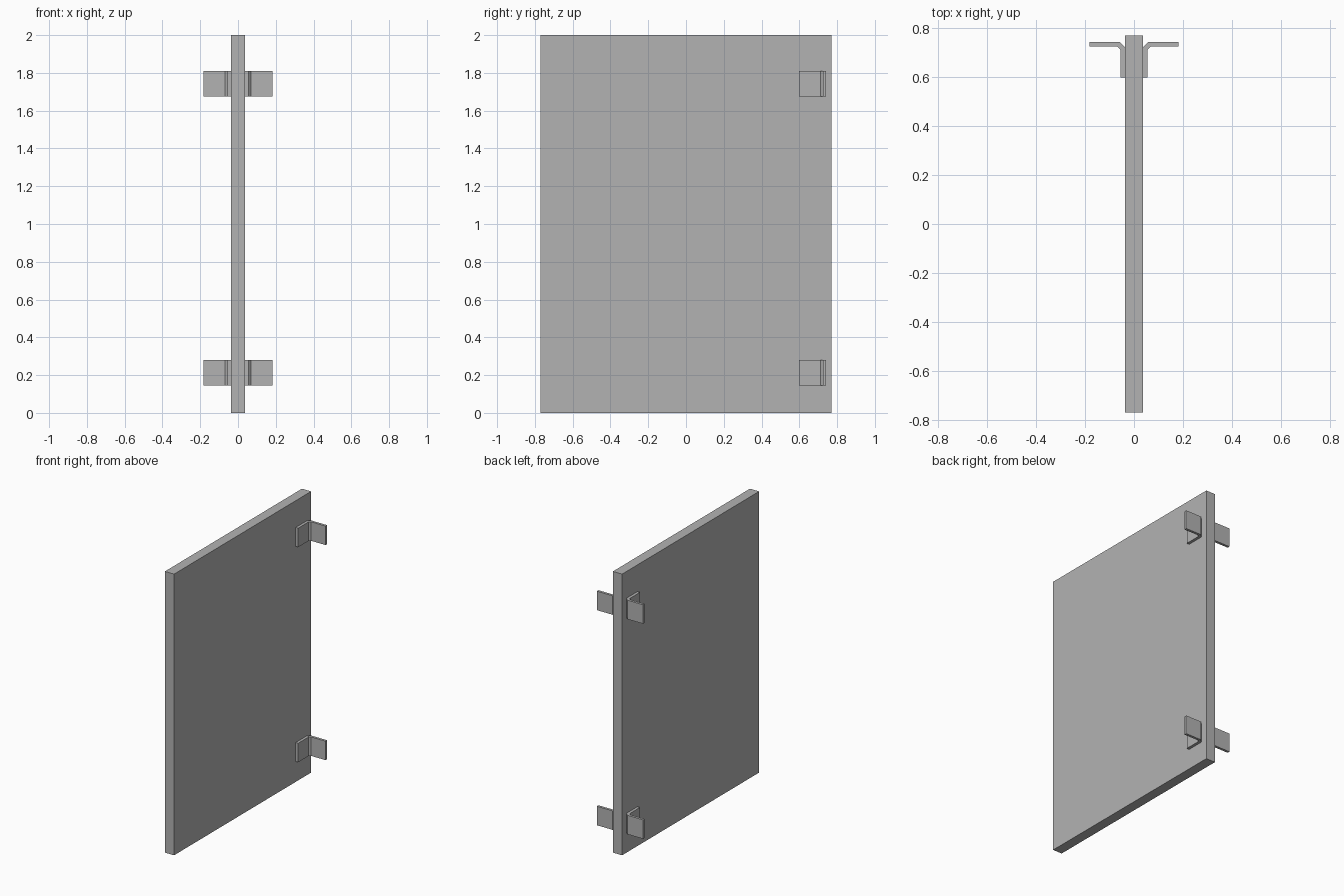
import bpy
import bmesh

if "Cube" in bpy.data.objects:
    bpy.data.objects.remove(bpy.data.objects["Cube"], do_unlink=True)

grey = bpy.data.materials.new("plain grey")
grey.use_nodes = True
colour = (0.45, 0.45, 0.45, 1)
grey.diffuse_color = colour
grey.node_tree.nodes["Principled BSDF"].inputs["Base Color"].default_value = colour


def extrude_profile(name, points, bottom, top):
    """Solid made by raising an xy outline from bottom to top."""
    bm = bmesh.new()
    base = bm.faces.new([bm.verts.new((x, y, bottom)) for x, y in points])
    raised = bmesh.ops.extrude_face_region(bm, geom=[base])["geom"]
    verts = [v for v in raised if isinstance(v, bmesh.types.BMVert)]
    bmesh.ops.translate(bm, verts=verts, vec=(0, 0, top - bottom))
    bmesh.ops.recalc_face_normals(bm, faces=bm.faces)
    mesh = bpy.data.meshes.new(name)
    bm.to_mesh(mesh)
    bm.free()
    mesh.materials.append(grey)
    obj = bpy.data.objects.new(name, mesh)
    bpy.context.collection.objects.link(obj)
    return obj


# Upright panel
HALF_T, HALF_W = 0.036, 0.77
extrude_profile("panel", [(-HALF_T, -HALF_W), (HALF_T, -HALF_W),
                          (HALF_T, HALF_W), (-HALF_T, HALF_W)], 0, 2)

# Bent angle brackets, with a chamfered outer corner, on both panel faces
outline = [(HALF_T, 0.597), (0.056, 0.597), (0.056, 0.712), (0.068, 0.724),
           (0.182, 0.724), (0.182, 0.742), (0.058, 0.742), (HALF_T, 0.72)]
for level, bottom in (("lower", 0.145), ("upper", 1.675)):
    for side, sign in (("left", 1), ("right", -1)):
        extrude_profile(f"{level}_{side}_bracket",
                        [(sign * x, y) for x, y in outline], bottom, bottom + 0.135)
